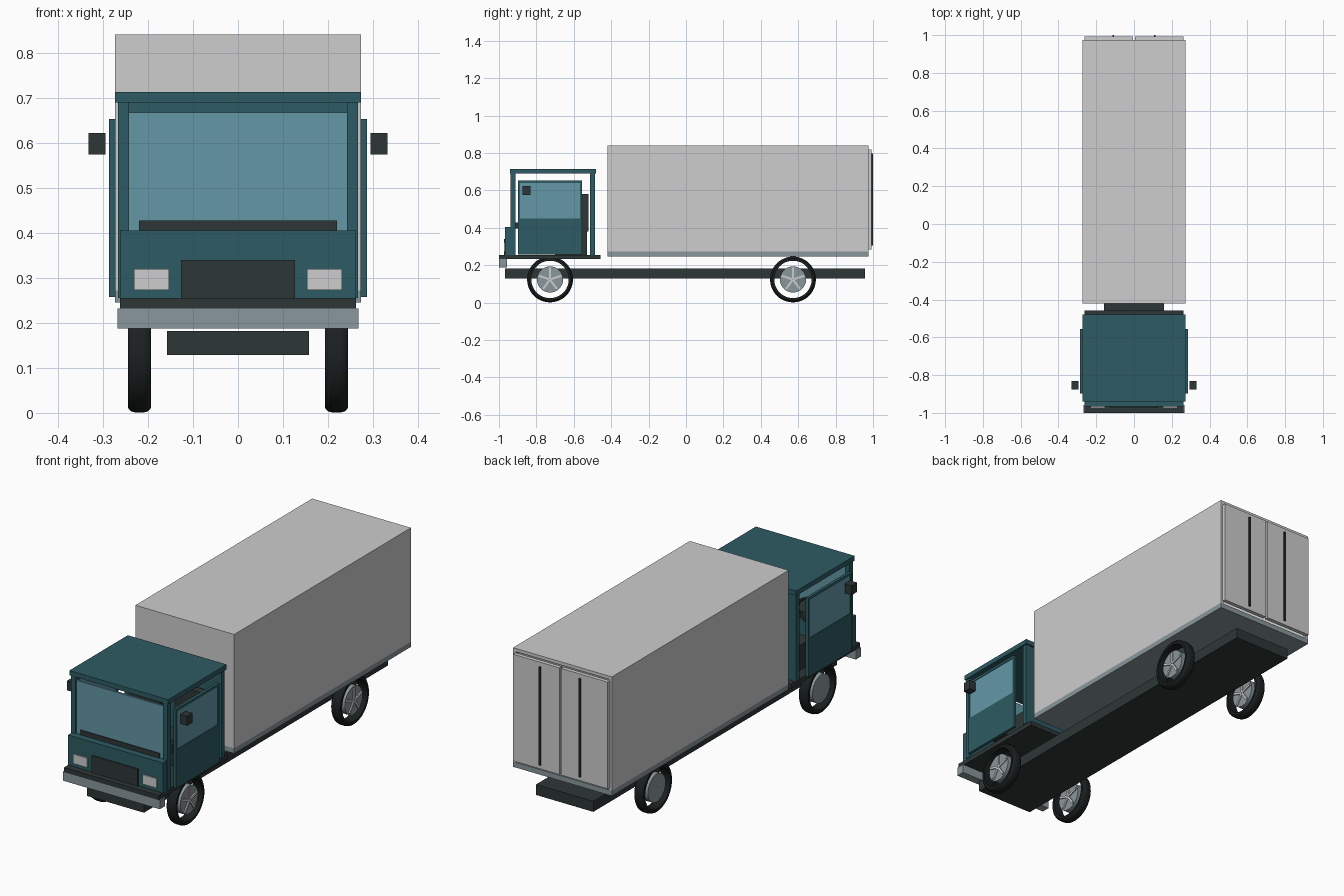
import bpy, bmesh, math
from mathutils import Matrix, Vector

if "Cube" in bpy.data.objects:
    bpy.data.objects.remove(bpy.data.objects["Cube"])


def mat(name, r, g, b):
    m = bpy.data.materials.new(name)
    m.diffuse_color = (r, g, b, 1)
    m.use_nodes = True
    m.node_tree.nodes["Principled BSDF"].inputs["Base Color"].default_value = m.diffuse_color
    return m


TEAL = mat("teal_paint", 0.026, 0.105, 0.125)
LIGHT = mat("light_grey", 0.61, 0.61, 0.61)
GLASS = mat("blue_glass", 0.125, 0.31, 0.38)
METAL = mat("grey_metal", 0.25, 0.31, 0.33)
DARK = mat("dark_trim", 0.027, 0.038, 0.037)
TYRE = mat("tyre_black", 0.011, 0.014, 0.014)


def finish(name, bm, m):
    bmesh.ops.recalc_face_normals(bm, faces=bm.faces)
    me = bpy.data.meshes.new(name)
    bm.to_mesh(me)
    bm.free()
    me.materials.append(m)
    ob = bpy.data.objects.new(name, me)
    bpy.context.collection.objects.link(ob)
    return ob


def box(name, x, y, z, m, mirror=False):
    """Box from (min, max) ranges; mirror adds a copy on the other side."""
    bm = bmesh.new()
    for s in ((1, -1) if mirror else (1,)):
        c = Vector((s * sum(x) / 2, sum(y) / 2, sum(z) / 2))
        size = (x[1] - x[0], y[1] - y[0], z[1] - z[0])
        bmesh.ops.create_cube(bm, size=1, matrix=Matrix.Translation(c) @ Matrix.Diagonal((*size, 1)))
    return finish(name, bm, m)


def lathe(name, profile, m, steps=48):
    """Spin a closed (x, radius) profile about the x axis."""
    bm = bmesh.new()
    rings = [[bm.verts.new((x, r * math.cos(a), r * math.sin(a))) for x, r in profile]
             for a in (2 * math.pi * i / steps for i in range(steps))]
    n = len(profile)
    for i in range(steps):
        p, q = rings[i], rings[(i + 1) % steps]
        for j in range(n):
            k = (j + 1) % n
            bm.faces.new((p[j], p[k], q[k], q[j]))
    ob = finish(name, bm, m)
    for f in ob.data.polygons:
        f.use_smooth = True
    ob.data.set_sharp_from_angle(angle=math.radians(40))
    return ob


# Chassis and cab base
box("chassis", (-.158, .158), (-.968, .957), (.129, .182), DARK)
box("cab_floor", (-.262, .262), (-1.0, -.457), (.232, .255), DARK)
box("bumper", (-.268, .268), (-1.0, -.958), (.188, .232), METAL)

# Cab front
box("front_panel", (-.262, .262), (-.967, -.912), (.255, .405), TEAL)
box("grille", (-.127, .127), (-.973, -.965), (.255, .34), DARK)
box("headlight", (.153, .231), (-.973, -.965), (.273, .32), LIGHT, True)
box("windshield", (-.242, .242), (-.929, -.919), (.405, .668), GLASS)
box("dashboard_lip", (-.22, .22), (-.934, -.82), (.395, .428), DARK)

# Cab frame
box("front_pillar", (.242, .267), (-.937, -.911), (.255, .69), TEAL, True)
box("rear_pillar", (.242, .267), (-.513, -.487), (.255, .69), TEAL, True)
box("cab_back", (-.242, .242), (-.51, -.49), (.255, .69), TEAL)
box("cab_roof", (-.273, .273), (-.941, -.48), (.69, .714), TEAL)

# Doors with framed windows
box("door_panel", (.272, .287), (-.898, -.556), (.258, .45), TEAL, True)
box("door_window", (.276, .284), (-.888, -.566), (.45, .642), GLASS, True)
box("door_frame_top", (.272, .287), (-.898, -.556), (.64, .653), TEAL, True)
box("door_frame_front", (.272, .287), (-.898, -.887), (.45, .64), TEAL, True)
box("door_frame_back", (.272, .287), (-.567, -.556), (.45, .64), TEAL, True)
box("side_mirror", (.295, .332), (-.875, -.832), (.574, .622), DARK, True)

# Cab interior
box("seat_base", (.04, .21), (-.70, -.53), (.255, .38), DARK, True)
box("seat_back", (.04, .21), (-.56, -.52), (.38, .58), DARK, True)
ring = [(.007 * math.cos(t), .055 + .007 * math.sin(t))
        for t in (2 * math.pi * i / 8 for i in range(8))]
wheel = lathe("steering_wheel", ring, DARK, 24)
wheel.rotation_euler = (0, 0, math.radians(90))
wheel.location = (-.12, -.79, .46)

# Cargo box
Y0, Y1 = -.42, .975
box("cargo_floor", (-.273, .273), (Y0, Y1), (.246, .272), METAL)
box("cargo_side", (.256, .273), (Y0, Y1), (.272, .825), LIGHT, True)
box("cargo_front", (-.256, .256), (Y0, Y0 + .017), (.272, .825), LIGHT)
box("cargo_roof", (-.273, .273), (Y0, Y1), (.825, .841), LIGHT)
box("cargo_door", (.005, .262), (Y1 - .003, .992), (.285, .818), LIGHT, True)
box("door_bar", (.106, .114), (.99, 1.0), (.305, .797), DARK, True)

# Wheels: open tyre ring, rim disc and five spokes on the +x face
tyre = [(-.026, .1), (-.026, .112), (-.019, .12), (-.01, .1225), (.01, .1225),
        (.019, .12), (.026, .112), (.026, .1)]
rim = [(-.02, .0005), (-.02, .07), (.02, .07), (.02, .0005)]
for side, x in (("left", -.219), ("right", .219)):
    for end, y in (("front", -.727), ("rear", .572)):
        tag = f"{end}_{side}"
        c = Vector((x, y, .1235))
        lathe("tyre_" + tag, tyre, TYRE).location = c
        lathe("rim_" + tag, rim, METAL, 32).location = c
        bm = bmesh.new()
        for i in range(5):
            bmesh.ops.create_cube(bm, size=1, matrix=Matrix.Rotation(2 * math.pi * i / 5, 4, 'X')
                                  @ Matrix.Translation((.021, 0, .033))
                                  @ Matrix.Diagonal((.01, .011, .06, 1)))
        finish("spokes_" + tag, bm, LIGHT).location = c
